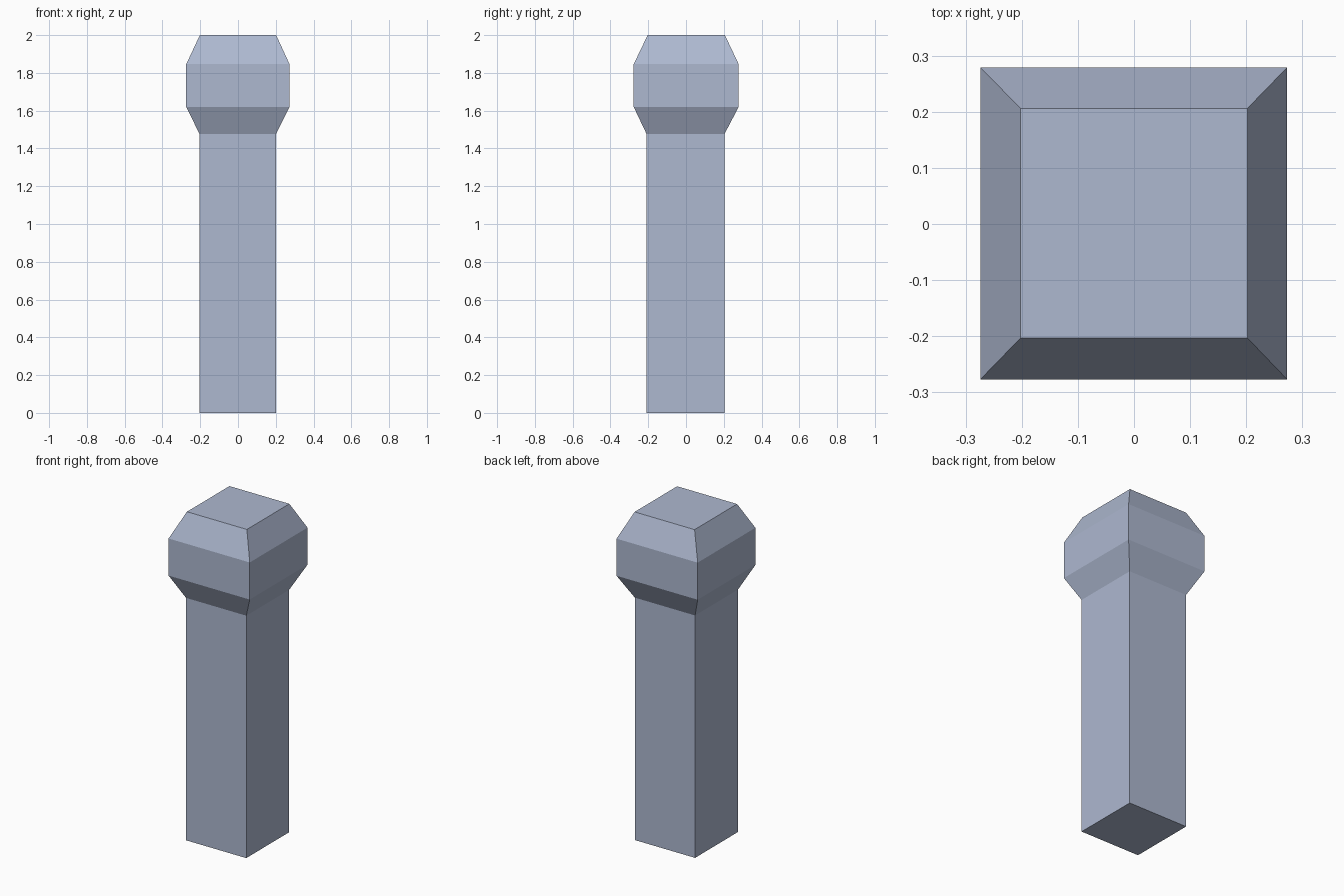
import bpy, bmesh

if "Cube" in bpy.data.objects:
    bpy.data.objects.remove(bpy.data.objects["Cube"])

mat = bpy.data.materials.new("pale blue grey")
mat.diffuse_color = (0.42, 0.48, 0.63, 1)
mat.use_nodes = True
mat.node_tree.nodes["Principled BSDF"].inputs["Base Color"].default_value = mat.diffuse_color


def stack(name, rings):
    """Closed solid through rectangular rings (x0, x1, y0, y1, z)."""
    bm = bmesh.new()
    loops = [[bm.verts.new((x, y, z)) for x, y in
              ((x0, y0), (x1, y0), (x1, y1), (x0, y1))]
             for x0, x1, y0, y1, z in rings]
    for a, b in zip(loops, loops[1:]):
        for i in range(4):
            j = (i + 1) % 4
            bm.faces.new((a[i], a[j], b[j], b[i]))
    bm.faces.new(loops[0][::-1])
    bm.faces.new(loops[-1])
    mesh = bpy.data.meshes.new(name)
    bm.to_mesh(mesh)
    bm.free()
    mesh.materials.append(mat)
    bpy.context.collection.objects.link(bpy.data.objects.new(name, mesh))


# Square post with a head bevelled at top and bottom, as one solid
shaft = (-0.204, 0.202, -0.209, 0.204)
wide = (-0.274, 0.273, -0.277, 0.279)
top = (-0.202, 0.202, -0.203, 0.206)
stack("post", [shaft + (0,), shaft + (1.477,), wide + (1.62,),
               wide + (1.846,), top + (2.0,)])
